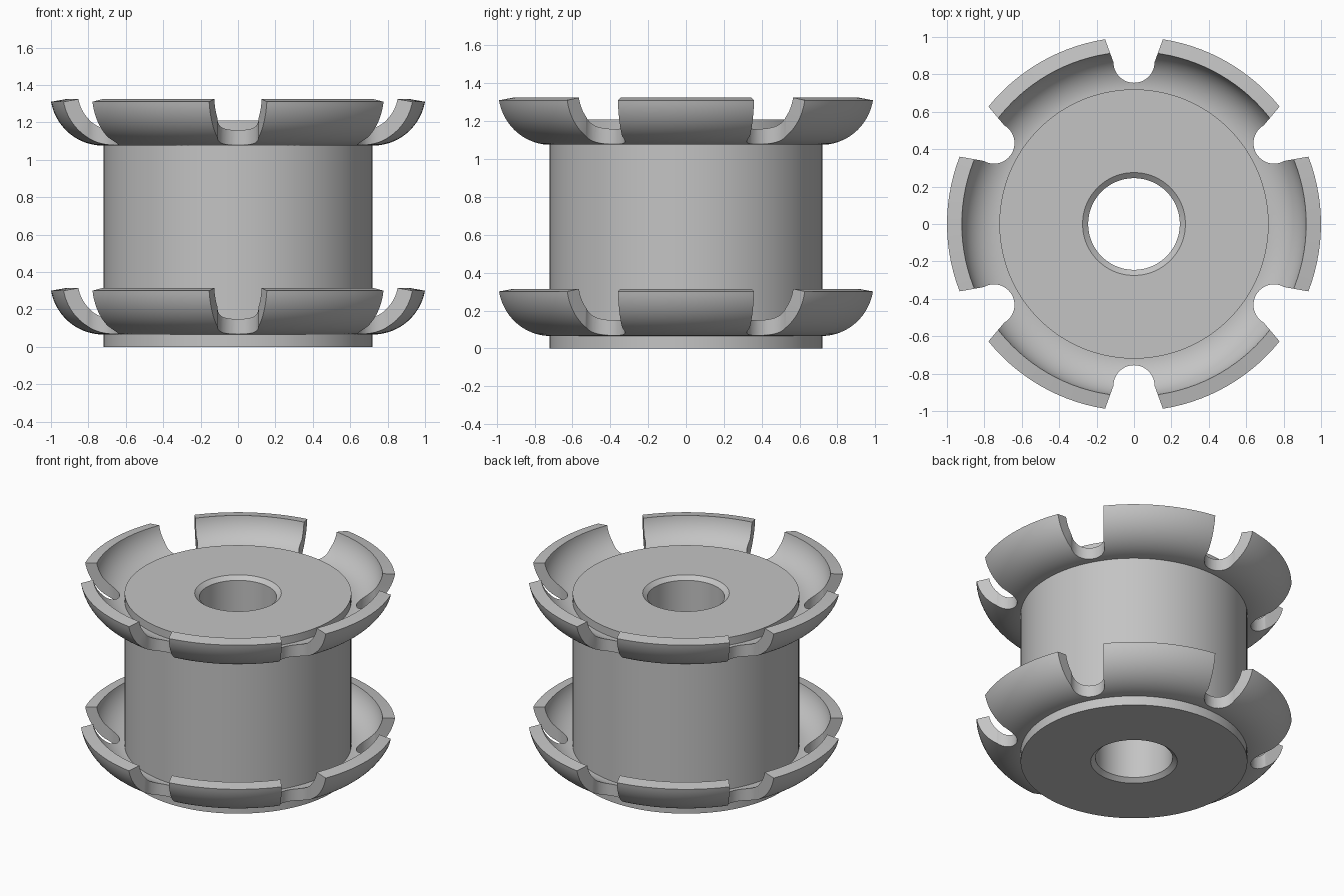
import bpy
import bmesh
from math import sin, cos, pi, radians

cube = bpy.data.objects.get("Cube")
if cube:
    bpy.data.objects.remove(cube, do_unlink=True)

CORE_R, CORE_H = 0.72, 1.21
SEGMENTS = 120

grey = bpy.data.materials.new("plain_grey")
grey.use_nodes = True
grey.diffuse_color = (0.55, 0.55, 0.55, 1)
grey.node_tree.nodes["Principled BSDF"].inputs["Base Color"].default_value = grey.diffuse_color


def make_object(name, bm):
    bmesh.ops.recalc_face_normals(bm, faces=bm.faces)
    mesh = bpy.data.meshes.new(name)
    bm.to_mesh(mesh)
    bm.free()
    mesh.materials.append(grey)
    obj = bpy.data.objects.new(name, mesh)
    bpy.context.collection.objects.link(obj)
    return obj


def lathe(name, profile):
    """Revolve a closed (radius, height) loop around z."""
    bm = bmesh.new()
    rings = []
    for i in range(SEGMENTS):
        a = 2 * pi * i / SEGMENTS
        rings.append([bm.verts.new((r * cos(a), r * sin(a), z)) for r, z in profile])
    n = len(profile)
    for i in range(SEGMENTS):
        p, q = rings[i], rings[(i + 1) % SEGMENTS]
        for j in range(n):
            k = (j + 1) % n
            bm.faces.new((p[j], q[j], q[k], p[k]))
    return make_object(name, bm)


def notch_cutter():
    """Six round-bottomed, flaring prisms, spaced evenly around z."""
    outline = [(0.865 - 0.11 * sin(t), 0.11 * cos(t))
               for t in (pi * i / 24 for i in range(25))]
    outline += [(1.1, -0.195), (1.1, 0.195)]
    bm = bmesh.new()
    for k in range(6):
        a = radians(30 + 60 * k)
        face = bm.faces.new([bm.verts.new((r * cos(a) - t * sin(a),
                                           r * sin(a) + t * cos(a), -0.5))
                             for r, t in outline])
        top = bmesh.ops.extrude_face_region(bm, geom=[face])["geom"]
        bmesh.ops.translate(bm, vec=(0, 0, 3),
                            verts=[v for v in top if isinstance(v, bmesh.types.BMVert)])
    cutter = make_object("notch_cutter", bm)
    cutter.hide_render = True
    return cutter


def smooth(obj):
    bpy.ops.object.select_all(action="DESELECT")
    obj.select_set(True)
    bpy.context.view_layer.objects.active = obj
    bpy.ops.object.shade_smooth_by_angle(angle=radians(30))


def flange(name, base, cutter):
    """Upturned dish with a curved wall, notched into six petals."""
    outer, inner, steps = 0.284, 0.204, 20
    angles = [radians(-90 + 80 * i / steps) for i in range(steps + 1)]

    def arc(radius):
        return [(CORE_R + radius * cos(a), base + outer + radius * sin(a)) for a in angles]

    root = CORE_R - 0.02
    profile = [(root, base)] + arc(outer) + arc(inner)[::-1] + [(root, base + outer - inner)]
    obj = lathe(name, profile)
    mod = obj.modifiers.new("notches", "BOOLEAN")
    mod.operation = "DIFFERENCE"
    mod.solver = "EXACT"
    mod.object = cutter
    bpy.context.view_layer.update()
    cut = obj.evaluated_get(bpy.context.evaluated_depsgraph_get())
    mesh = bpy.data.meshes.new_from_object(cut)
    obj.modifiers.clear()
    obj.data = mesh
    smooth(obj)


# Core cylinder with a chamfered bore
bore, chamfer_r, chamfer = 0.245, 0.275, 0.025
smooth(lathe("core", [(bore, chamfer), (chamfer_r, 0), (CORE_R, 0), (CORE_R, CORE_H),
                      (chamfer_r, CORE_H), (bore, CORE_H - chamfer)]))

# Two notched flanges
cutter = notch_cutter()
flange("lower_flange", 0.066, cutter)
flange("upper_flange", 1.076, cutter)
bpy.data.objects.remove(cutter, do_unlink=True)
